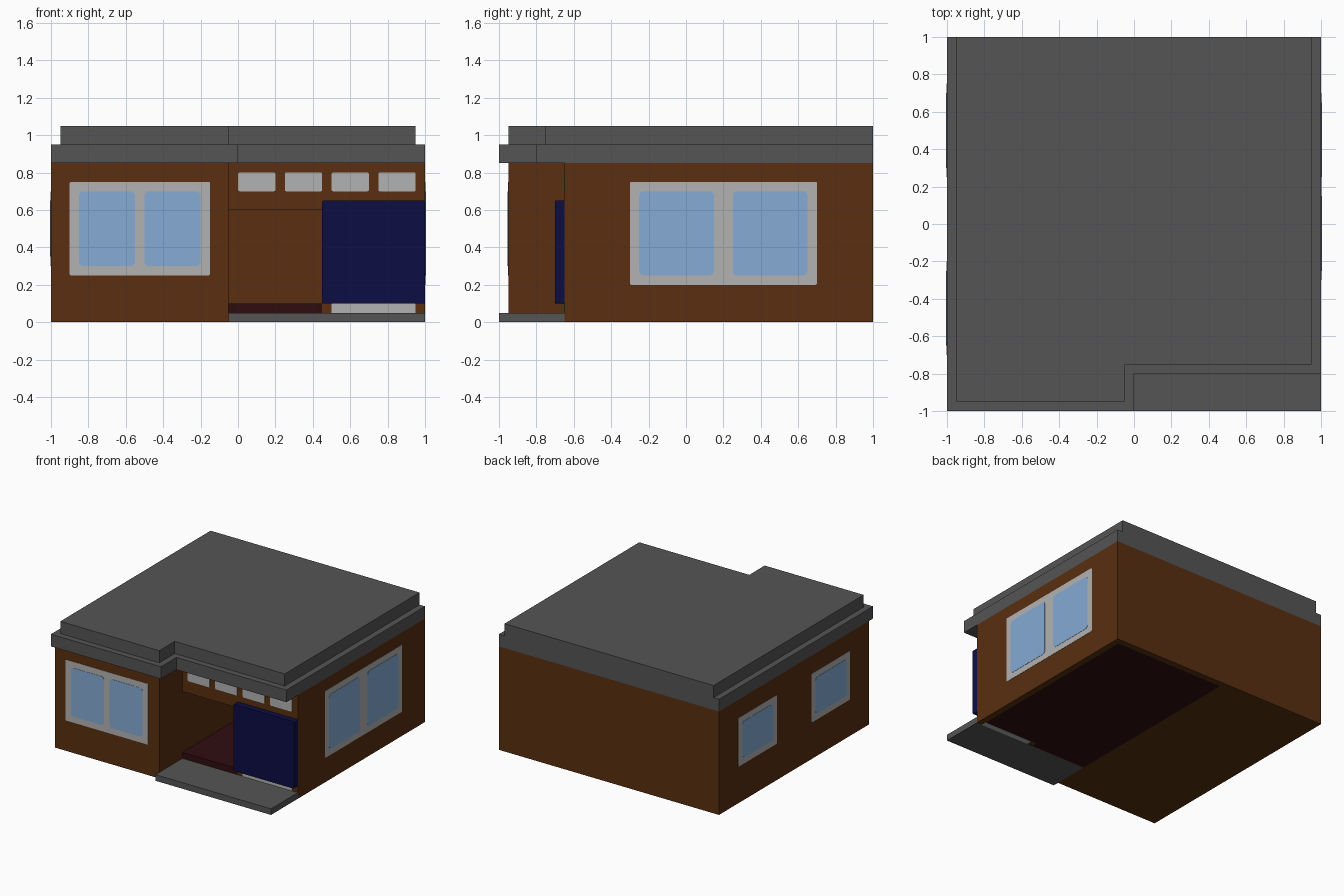
import bpy, bmesh

if "Cube" in bpy.data.objects:
    bpy.data.objects.remove(bpy.data.objects["Cube"])


def material(name, rgb):
    m = bpy.data.materials.new(name)
    m.diffuse_color = (*rgb, 1)
    m.use_nodes = True
    m.node_tree.nodes["Principled BSDF"].inputs["Base Color"].default_value = m.diffuse_color
    return m


BROWN = material("brown_wall", (0.10, 0.028, 0.005))
GREY = material("dark_grey", (0.09, 0.09, 0.09))
WHITE = material("white_frame", (0.45, 0.45, 0.45))
GLASS = material("blue_glass", (0.235, 0.41, 0.66))
NAVY = material("navy_door", (0.004, 0.004, 0.06))
RED = material("dark_red_floor", (0.028, 0.004, 0.005))


def finish(name, bm, mat):
    bmesh.ops.recalc_face_normals(bm, faces=bm.faces)
    me = bpy.data.meshes.new(name)
    bm.to_mesh(me)
    bm.free()
    me.materials.append(mat)
    ob = bpy.data.objects.new(name, me)
    bpy.context.collection.objects.link(ob)
    return ob


def box(name, x, y, z, mat, radius=0, axis=0):
    """Box from ranges; radius rounds the four edges running along axis."""
    bm = bmesh.new()
    bmesh.ops.create_cube(bm, size=1)
    r = (x, y, z)
    for v in bm.verts:
        v.co = [r[i][0] if v.co[i] < 0 else r[i][1] for i in range(3)]
    if radius:
        others = [i for i in range(3) if i != axis]
        edges = [e for e in bm.edges
                 if all(abs(e.verts[0].co[i] - e.verts[1].co[i]) < 1e-6 for i in others)]
        bmesh.ops.bevel(bm, geom=edges, offset=radius, segments=4,
                        profile=0.5, affect='EDGES')
    return finish(name, bm, mat)


def slab(name, pts, z0, z1, mat):
    bm = bmesh.new()
    face = bm.faces.new([bm.verts.new((x, y, z0)) for x, y in pts])
    ext = bmesh.ops.extrude_face_region(bm, geom=[face], use_keep_orig=True)
    for v in ext["geom"]:
        if isinstance(v, bmesh.types.BMVert):
            v.co.z = z1
    return finish(name, bm, mat)


def plate(name, axis, wall, sign, u, z, height, mat, radius):
    """Thin rounded plate on a wall facing sign*axis."""
    depth = tuple(sorted((wall - sign * 0.002, wall + sign * height)))
    if axis == 0:
        return box(name, depth, u, z, mat, radius, 0)
    return box(name, u, depth, z, mat, radius, 1)


def window(name, axis, wall, sign, u, z, panes):
    plate(name + "_frame", axis, wall, sign, u, z, 0.002, WHITE, 0.008)
    for i, p in enumerate(panes):
        plate(f"{name}_pane_{i}", axis, wall, sign, p,
              (z[0] + 0.05, z[1] - 0.05), 0.004, GLASS, 0.025)


# walls
box("left_room", (-1, -0.05), (-0.95, 1), (0, 0.85), BROWN)
box("right_wall", (0.95, 1), (-0.65, 1), (0, 0.85), BROWN)
box("back_wall", (-0.05, 0.95), (0.95, 1), (0, 0.85), BROWN)
box("front_wall", (0.45, 0.95), (-0.65, -0.6), (0.002, 0.85), BROWN)
box("lintel", (-0.05, 0.45), (-0.65, -0.6), (0.6, 0.85), BROWN)

# stepped flat roof
slab("lower_roof", [(-1, -1), (0, -1), (0, -0.8), (1, -0.8), (1, 1), (-1, 1)],
     0.85, 0.95, GREY)
slab("upper_roof", [(-0.95, -0.95), (-0.05, -0.95), (-0.05, -0.75), (0.95, -0.75),
                    (0.95, 1), (-0.95, 1)], 0.95, 1.05, GREY)

# porch step and interior floor
box("porch_step", (-0.05, 1), (-1, -0.65), (0, 0.05), GREY)
slab("interior_floor", [(-0.05, -0.65), (0.45, -0.65), (0.45, -0.6), (0.95, -0.6),
                        (0.95, 0.95), (-0.05, 0.95)], 0, 0.1, RED)

# sliding door, pushed open
box("sliding_door", (0.45, 1), (-0.7, -0.65), (0.1, 0.65), NAVY, 0.008, 1)

# vents above and below the door
for i in range(4):
    x = i * 0.25
    plate(f"upper_vent_{i}", 1, -0.65, -1, (x, x + 0.2), (0.7, 0.8), 0.003, WHITE, 0.008)
box("lower_vent", (0.5, 0.95), (-0.653, -0.605), (0, 0.1), WHITE, 0.008, 1)

# windows
window("front_window", 1, -0.95, -1, (-0.9, -0.15), (0.25, 0.75),
       [(-0.85, -0.55), (-0.5, -0.2)])
window("right_window", 0, 1, 1, (-0.3, 0.7), (0.2, 0.75),
       [(-0.25, 0.15), (0.25, 0.65)])
for n, y in (("left_front_window", -0.7), ("left_back_window", 0.25)):
    window(n, 0, -1, -1, (y, y + 0.5), (0.3, 0.7), [(y + 0.05, y + 0.45)])
